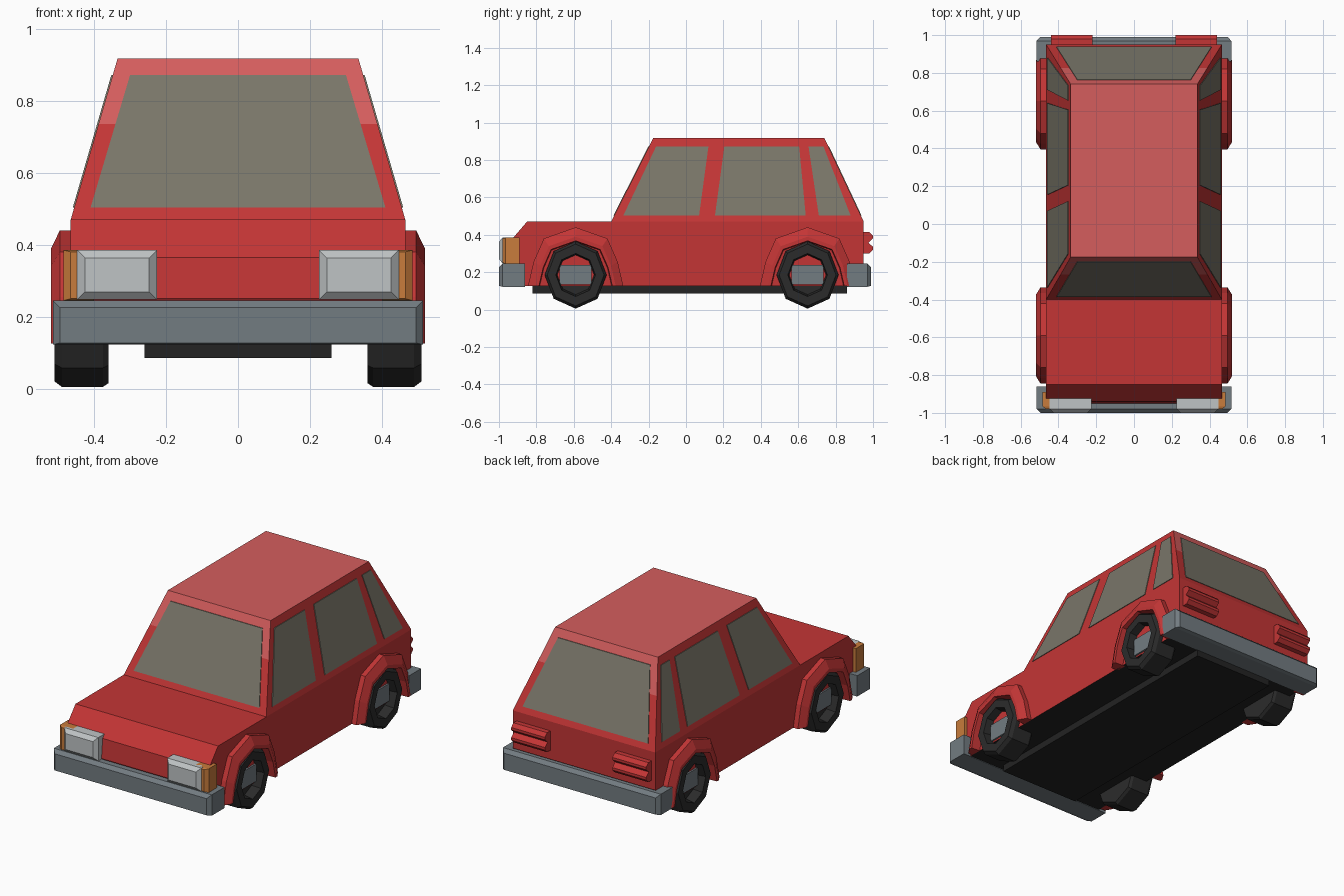
import bpy
import bmesh
from math import cos, sin, pi

cube = bpy.data.objects.get("Cube")
if cube:
    bpy.data.objects.remove(cube, do_unlink=True)


def material(name, r, g, b):
    m = bpy.data.materials.new(name)
    m.use_nodes = True
    m.diffuse_color = (r, g, b, 1)
    m.node_tree.nodes["Principled BSDF"].inputs["Base Color"].default_value = (r, g, b, 1)
    return m


RED = material("red paint", 0.55, 0.036, 0.036)
PALE = material("pale red paint", 0.66, 0.11, 0.11)
GLASS = material("window glass", 0.19, 0.18, 0.14)
GREY = material("bumper grey", 0.17, 0.2, 0.22)
LAMP = material("headlight white", 0.52, 0.55, 0.56)
ORANGE = material("indicator orange", 0.58, 0.2, 0.045)
TYRE = material("tyre black", 0.024, 0.024, 0.024)
UNDER = material("underbody black", 0.017, 0.017, 0.017)


def loft(name, rings, mats, mirror=False, closed=False, rule=None, cut_z=None):
    """Skin matching rings of points; cap the ends, or join last ring to first."""
    bm = bmesh.new()
    vs = [[bm.verts.new(p) for p in ring] for ring in rings]
    n = len(vs[0])
    pairs = list(zip(vs, vs[1:]))
    if closed:
        pairs.append((vs[-1], vs[0]))
    else:
        bm.faces.new(vs[0])
        bm.faces.new(vs[-1])
    for a, b in pairs:
        for i in range(n):
            j = (i + 1) % n
            bm.faces.new((a[i], a[j], b[j], b[i]))
    bmesh.ops.recalc_face_normals(bm, faces=bm.faces)
    if cut_z:
        bmesh.ops.bisect_plane(bm, geom=bm.verts[:] + bm.edges[:] + bm.faces[:],
                               plane_co=(0, 0, cut_z), plane_no=(0, 0, 1))
    bm.normal_update()
    if rule:
        for f in bm.faces:
            f.material_index = rule(f)
    me = bpy.data.meshes.new(name)
    bm.to_mesh(me)
    bm.free()
    for m in mats:
        me.materials.append(m)
    ob = bpy.data.objects.new(name, me)
    bpy.context.collection.objects.link(ob)
    if mirror:
        ob.modifiers.new("Mirror", "MIRROR")
    return ob


def rect_y(y, x0, x1, z0, z1, inset=0):
    x0, x1, z0, z1 = x0 + inset, x1 - inset, z0 + inset, z1 - inset
    return [(x0, y, z0), (x1, y, z0), (x1, y, z1), (x0, y, z1)]


def rect_z(z, x, y0, y1):
    return [(-x, y0, z), (x, y0, z), (x, y1, z), (-x, y1, z)]


def prism(name, profile, x0, x1, mats, **kw):
    return loft(name, [[(x, y, z) for y, z in profile] for x in (x0, x1)], mats, **kw)


# Lower body with dark underside
prism("body", [(-0.86, 0.125), (-0.95, 0.25), (-0.94, 0.365), (-0.85, 0.47),
               (0.95, 0.47), (0.95, 0.25), (0.87, 0.125)], -0.465, 0.465,
      [RED, UNDER], rule=lambda f: int(f.normal.z < -0.9))
prism("undercarriage", [(-0.82, 0.085), (-0.82, 0.13), (0.86, 0.13), (0.86, 0.085)],
      -0.26, 0.26, [UNDER])

# Cabin: roof and the upper part of both ends are paler
BASE, ROOF = 0.47, 0.917


def cabin_rule(f):
    return int(f.calc_center_median().z > 0.735 and abs(f.normal.x) < 0.5)


loft("cabin", [rect_z(BASE, 0.465, -0.40, 0.95), rect_z(ROOF, 0.335, -0.175, 0.74)],
     [RED, PALE], cut_z=0.735, rule=cabin_rule)


# Windows: thin plates lying on the sloped cabin walls
def rise(z):
    return (z - BASE) / (ROOF - BASE)


LOW, HIGH = 0.503, 0.872
side_windows = {"front_side_window": (-0.335, 0.07, 0.12, -0.16),
                "middle_side_window": (0.155, 0.64, 0.605, 0.205),
                "rear_side_window": (0.71, 0.88, 0.735, 0.655)}
for name, ys in side_windows.items():
    corners = list(zip(ys, (LOW, LOW, HIGH, HIGH)))
    loft(name, [[(0.465 - 0.13 * rise(z) + d, y, z) for y, z in corners]
                for d in (-0.003, 0.004)], [GLASS], mirror=True)

end_corners = [(-0.41, LOW), (0.41, LOW), (0.30, HIGH), (-0.30, HIGH)]
for name, y0, slope, out in (("windscreen", -0.40, 0.225, -1), ("rear_window", 0.95, -0.21, 1)):
    loft(name, [[(x, y0 + slope * rise(z) + out * d, z) for x, z in end_corners]
                for d in (-0.003, 0.004)], [GLASS])

# Bumpers with chamfered outer faces
for name, s, end in (("front_bumper", -1, 1.0), ("rear_bumper", 1, 0.99)):
    loft(name, [rect_y(s * 0.86, -0.515, 0.515, 0.122, 0.245),
                rect_y(s * (end - 0.02), -0.515, 0.515, 0.122, 0.245),
                rect_y(s * end, -0.495, 0.495, 0.127, 0.225)], [GREY])

# Lamps
loft("headlight", [rect_y(-0.92, 0.225, 0.447, 0.247, 0.385),
                   rect_y(-0.98, 0.225, 0.447, 0.247, 0.385),
                   rect_y(-1.0, 0.225, 0.447, 0.247, 0.385, 0.022)], [LAMP], mirror=True)
loft("indicator", [rect_y(-0.89, 0.40, 0.485, 0.245, 0.385),
                   rect_y(-0.965, 0.40, 0.485, 0.245, 0.385),
                   rect_y(-0.98, 0.40, 0.465, 0.25, 0.38)], [ORANGE], mirror=True)
prism("tail_light", [(0.94, 0.30), (0.98, 0.30), (1.0, 0.32), (1.0, 0.335), (0.975, 0.358),
                     (1.0, 0.38), (1.0, 0.395), (0.98, 0.415), (0.94, 0.415)],
      0.22, 0.44, [RED], mirror=True)

# Wheels and flared arches
ARCH = [(-0.255, 0), (-0.225, 0.13), (-0.17, 0.255), (0, 0.315),
        (0.17, 0.255), (0.225, 0.13), (0.255, 0)]
FLARE = [(0.45, 1.0), (0.495, 1.0), (0.52, 0.84), (0.52, 0.77), (0.45, 0.75)]
TREAD = [(0.36, 0.17), (0.375, 0.18), (0.49, 0.18), (0.51, 0.165), (0.51, 0.115), (0.455, 0.105)]
for end, cy in (("front", -0.59), ("rear", 0.65)):
    loft(end + "_wheel_arch",
         [[(x, cy + y * s, 0.125 + z * s) for x, s in FLARE] for y, z in ARCH],
         [RED], mirror=True)
    loft(end + "_wheel",
         [[(x, cy + 0.92 * r * sin(k * pi / 4), 0.185 + r * cos(k * pi / 4)) for k in range(8)]
          for x, r in TREAD], [TYRE], mirror=True)
    prism(end + "_hub", [(cy - 0.085, 0.135), (cy + 0.085, 0.135),
                         (cy + 0.085, 0.237), (cy - 0.085, 0.237)],
          0.45, 0.475, [GREY], mirror=True)
